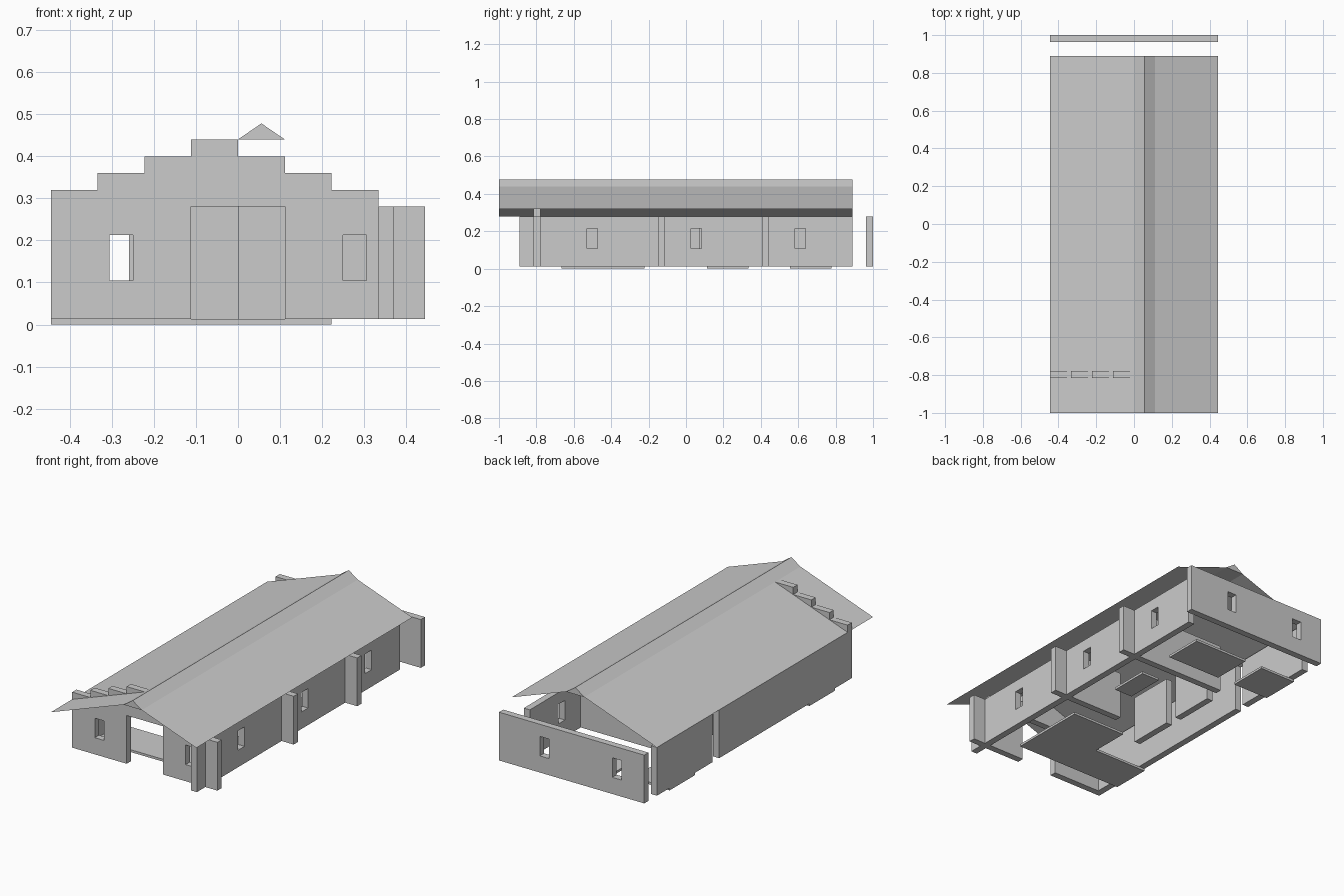
import bpy

if "Cube" in bpy.data.objects:
    bpy.data.objects.remove(bpy.data.objects["Cube"])

U = 1 / 9            # plan module
T = 0.037            # wall thickness
Z0, Z1 = 0.013, 0.28  # wall bottom and top


def mesh_object(name, verts, faces):
    me = bpy.data.meshes.new(name)
    me.from_pydata(verts, [], faces)
    ob = bpy.data.objects.new(name, me)
    bpy.context.collection.objects.link(ob)
    return ob


def box(name, x0, x1, y0, y1, z0, z1):
    verts = [(x, y, z) for z in (z0, z1) for x, y in ((x0, y0), (x1, y0), (x1, y1), (x0, y1))]
    return mesh_object(name, verts, [(3, 2, 1, 0), (4, 5, 6, 7), (0, 1, 5, 4),
                                     (1, 2, 6, 5), (2, 3, 7, 6), (3, 0, 4, 7)])


def cut(wall, x0, x1, y0, y1, z0, z1):
    cutter = box(wall.name + "_cutter", x0, x1, y0, y1, z0, z1)
    cutter.hide_render = True
    cutter.hide_set(True)
    mod = wall.modifiers.new("opening", 'BOOLEAN')
    mod.operation = 'DIFFERENCE'
    mod.solver = 'EXACT'
    mod.object = cutter


def cross_wall(name, x0, x1, y1, windows=()):
    wall = box(name, x0, x1, y1 - T, y1, Z0, Z1)
    for x in windows:
        cut(wall, x - 0.028, x + 0.028, y1 - 0.1, y1 + 0.1, 0.105, 0.213)
    return wall


E = 4 * U  # half width

# Walls running across the house
front = cross_wall("front_wall", -E, E, -7 * U, (-2.5 * U, 2.5 * U))
cut(front, -U, U, -0.9, -0.7, -0.1, 0.4)  # doorway
cross_wall("middle_wall", 0, E, -U)
cross_wall("bedroom_wall", -2 * U, E, 4 * U)
cross_wall("back_wall", -E, E, 1.0, (-2.5 * U, 1.5 * U))

# Long side walls
right = box("right_wall", 3 * U, 3 * U + T, -8 * U, 8 * U, Z0, Z1)
for y in (-4.5 * U, 0.5 * U, 5.5 * U):
    cut(right, 0.2, 0.5, y - 0.028, y + 0.028, 0.107, 0.215)
box("left_wall_front", -E, -E + T, -7 * U - T, 0.345, Z0, Z1)
box("left_wall_back", -E, -E + T, 0.403, 8 * U, Z0, Z1)

# Corridor partitions
for i, y1 in enumerate((0, 3 * U)):
    box(f"partition_{i}", -2 * U - T, -2 * U, y1 - 0.26, y1, Z0, Z1)

# Stepped gable over the front wall
for i in range(7):
    top = 0.32 + 0.04 * (3 - abs(i - 3))
    box(f"gable_step_{i}", -E + i * U, -E + (i + 1) * U, -7 * U - T, -7 * U, Z1, top)

# Floor panels, in plan modules
for name, x0, x1, y0, y1 in (("living_floor", -1, 2, -6, -2), ("side_floor", -4, -1, -6, -4),
                             ("small_floor", 1, 2, 1, 3), ("bedroom_floor", -1, 2, 5, 7),
                             ("corner_floor", -4, -2, 5, 7)):
    box(name, x0 * U, x1 * U, y0 * U, y1 * U, 0, Z0)

# Thin roof slopes
YF, YB = -1.0, 8 * U
for name, (xa, za), (xb, zb) in (("left_roof", (-E, 0.28), (0, 0.44)),
                                 ("right_roof", (U, 0.44), (E, 0.32))):
    mesh_object(name, [(xa, YF, za), (xb, YF, zb), (xb, YB, zb), (xa, YB, za)], [(0, 1, 2, 3)])

# Triangular ridge cap
profile = ((0, 0.44), (U, 0.44), (U / 2, 0.478))
mesh_object("ridge_cap", [(x, y, z) for y in (YF, YB) for x, z in profile],
            [(0, 1, 2), (5, 4, 3), (0, 3, 4, 1), (1, 4, 5, 2), (2, 5, 3, 0)])
